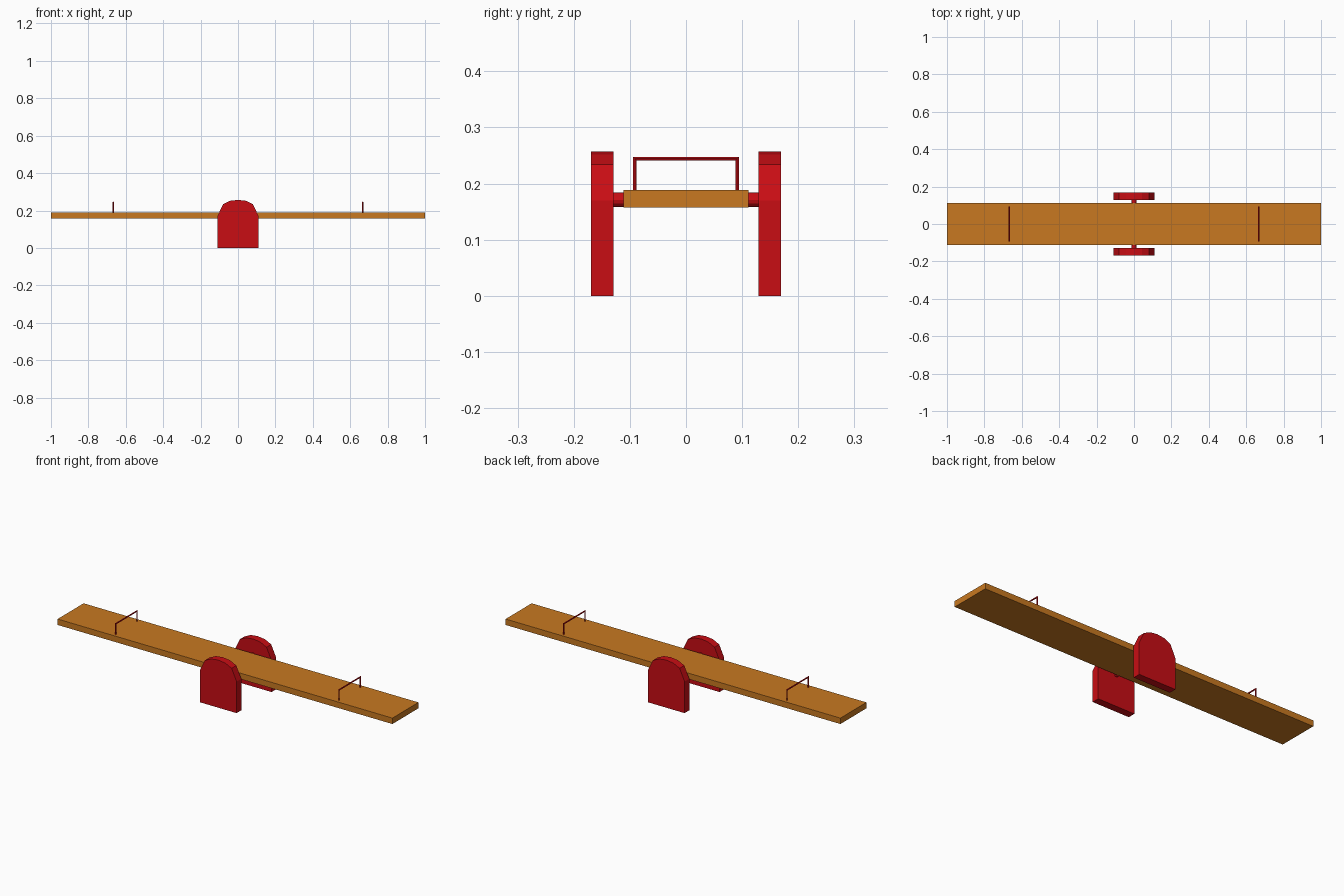
import bpy, bmesh, math

if "Cube" in bpy.data.objects:
    bpy.data.objects.remove(bpy.data.objects["Cube"])


def material(name, rgb):
    m = bpy.data.materials.new(name)
    m.diffuse_color = (*rgb, 1)
    m.use_nodes = True
    m.node_tree.nodes["Principled BSDF"].inputs["Base Color"].default_value = m.diffuse_color
    return m


RED = material("red_paint", (0.58, 0.004, 0.007))
WOOD = material("wood", (0.58, 0.19, 0.015))


def finish(name, bm, mat):
    bmesh.ops.recalc_face_normals(bm, faces=bm.faces)
    me = bpy.data.meshes.new(name)
    bm.to_mesh(me)
    bm.free()
    me.materials.append(mat)
    ob = bpy.data.objects.new(name, me)
    bpy.context.collection.objects.link(ob)
    return ob


def extrude_xz(name, profile, y0, y1, mat):
    """Solid from an x-z outline, extruded along y."""
    bm = bmesh.new()
    face = bm.faces.new([bm.verts.new((x, y0, z)) for x, z in profile])
    new = bmesh.ops.extrude_face_region(bm, geom=[face])["geom"]
    verts = [v for v in new if isinstance(v, bmesh.types.BMVert)]
    bmesh.ops.translate(bm, verts=verts, vec=(0, y1 - y0, 0))
    return finish(name, bm, mat)


# Seat plank
extrude_xz("plank", [(-1, 0.157), (1, 0.157), (1, 0.189), (-1, 0.189)],
           -0.111, 0.111, WOOD)

# Round-topped side supports
half = [(0.11, 0), (0.11, 0.17), (0.08, 0.234), (0.042, 0.252)]
outline = half + [(0, 0.257)] + [(-x, z) for x, z in reversed(half)]
extrude_xz("front_support", outline, -0.169, -0.129, RED)
extrude_xz("back_support", outline, 0.129, 0.169, RED)

# Pivot axle running through the plank
circle = [(0.0128 * math.cos(i * math.tau / 12),
           0.171 + 0.0128 * math.sin(i * math.tau / 12)) for i in range(12)]
extrude_xz("axle", circle, -0.135, 0.135, RED)


# Bent-bar handles
def handle(name, x):
    r, sides = 0.0036, 6
    y, top, base = 0.091, 0.2445, 0.18
    # path points with the mitre slope of each section
    path = [(-y, base, 0), (-y, top, 1), (y, top, -1), (y, base, 0)]
    bm = bmesh.new()
    rings = []
    for n, (py, pz, mitre) in enumerate(path):
        side = -1 if n < 2 else 1
        ring = []
        for i in range(sides):
            a = i * math.tau / sides
            out = r * math.sin(a)
            ring.append(bm.verts.new((x + r * math.cos(a), py + side * out,
                                      pz + (out if mitre else 0))))
        rings.append(ring)
    for a, b in zip(rings, rings[1:]):
        for i in range(sides):
            j = (i + 1) % sides
            bm.faces.new((a[i], a[j], b[j], b[i]))
    bm.faces.new(rings[0])
    bm.faces.new(rings[-1])
    finish(name, bm, RED)


handle("left_handle", -0.667)
handle("right_handle", 0.667)
